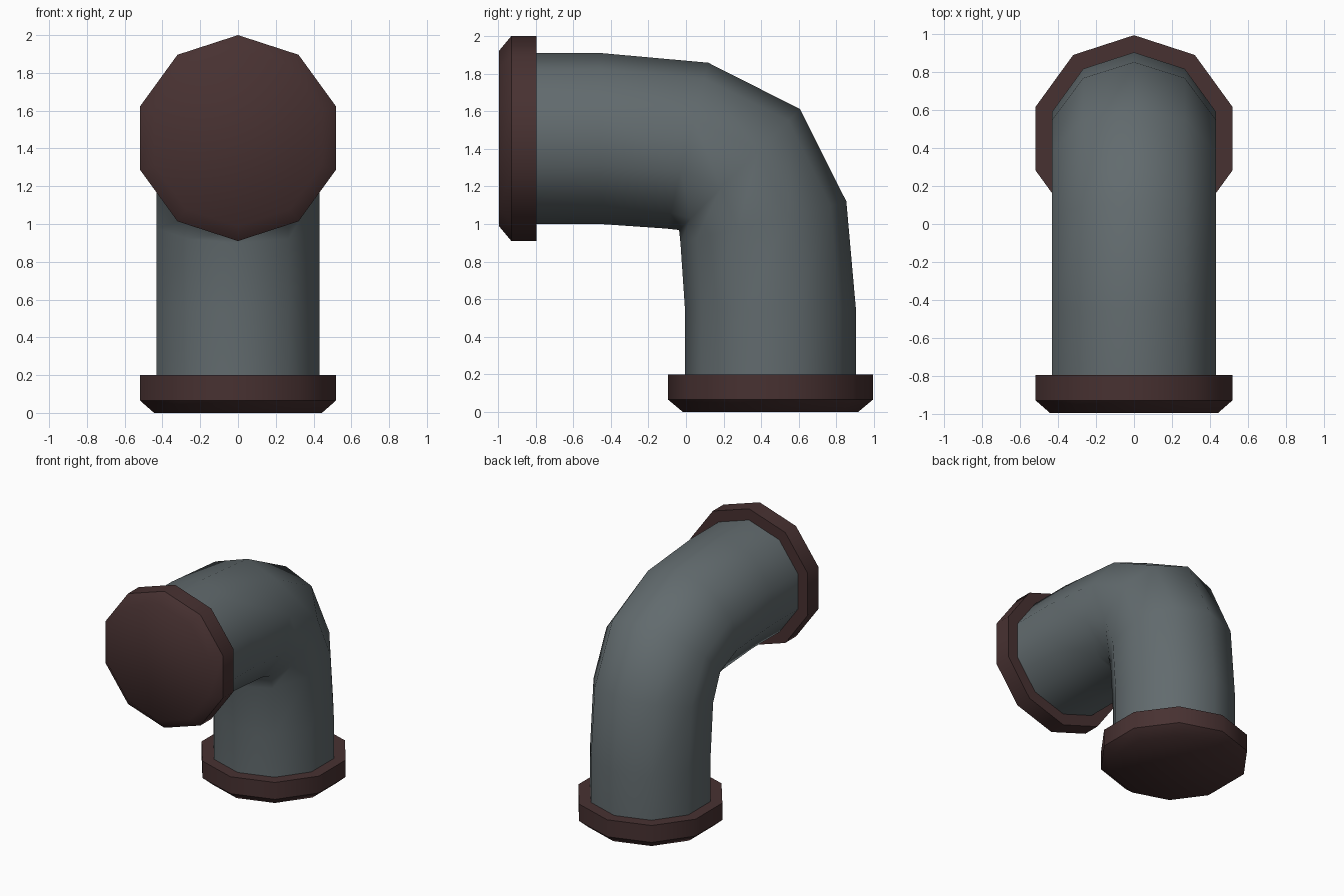
import bpy, bmesh, math
from mathutils import Vector

if "Cube" in bpy.data.objects:
    bpy.data.objects.remove(bpy.data.objects["Cube"])

SIDES = 10


def material(name, rgb):
    m = bpy.data.materials.new(name)
    m.diffuse_color = (*rgb, 1)
    m.use_nodes = True
    m.node_tree.nodes["Principled BSDF"].inputs["Base Color"].default_value = m.diffuse_color
    return m


grey = material("pipe grey", (0.122, 0.147, 0.156))
brown = material("flange brown", (0.064, 0.031, 0.031))


def sweep(name, rings, mat, cap, angle):
    """Skin decagon rings (y, z, tilt in degrees, radius); tilt 0 faces +z, 90 faces -y."""
    bm = bmesh.new()
    loops = []
    for y, z, tilt, r in rings:
        t = math.radians(tilt)
        out = Vector((0, math.cos(t), math.sin(t)))
        side = Vector((1, 0, 0))
        loop = []
        for i in range(SIDES):
            a = 2 * math.pi * i / SIDES
            loop.append(bm.verts.new(Vector((0, y, z)) + r * (math.cos(a) * out + math.sin(a) * side)))
        loops.append(loop)
    for a, b in zip(loops, loops[1:]):
        for i in range(SIDES):
            j = (i + 1) % SIDES
            bm.faces.new((a[j], a[i], b[i], b[j]))
    if cap:
        bm.faces.new(loops[0])
    bmesh.ops.recalc_face_normals(bm, faces=bm.faces)
    # make sure the skin faces outwards
    bm.faces.ensure_lookup_table()
    mid = sum((v.co for v in loops[0] + loops[1]), Vector()) / (2 * SIDES)
    f = bm.faces[0]
    if f.normal.dot(f.calc_center_median() - mid) < 0:
        bmesh.ops.reverse_faces(bm, faces=bm.faces)
    for f in bm.faces:
        f.smooth = True
    me = bpy.data.meshes.new(name)
    bm.to_mesh(me)
    bm.free()
    me.set_sharp_from_angle(angle=math.radians(angle))
    me.materials.append(mat)
    ob = bpy.data.objects.new(name, me)
    bpy.context.collection.objects.link(ob)
    return ob


R, C, H = 0.455, 0.45, 1.455   # pipe radius, lower axis y, upper axis z

# bent pipe, open where it meets the flanges
sweep("elbow_pipe", [
    (C, 0.2, 0, R),
    (C, 0.54, 0, R),
    (0.412, 1.01, 14, R),
    (0.285, 1.29, 45, R),
    (0.008, 1.417, 76, R),
    (-0.455, H, 90, R),
    (-0.795, H, 90, R),
], grey, False, 80)

# chamfered flanges: (distance from the open end, radius)
profile = [(0, 0.467), (0.065, 0.545), (0.2, 0.545), (0.2, R)]
sweep("lower_flange", [(C, d, 0, r) for d, r in profile], brown, True, 45)
sweep("front_flange", [(-0.995 + d, H, 90, r) for d, r in profile], brown, True, 45)
